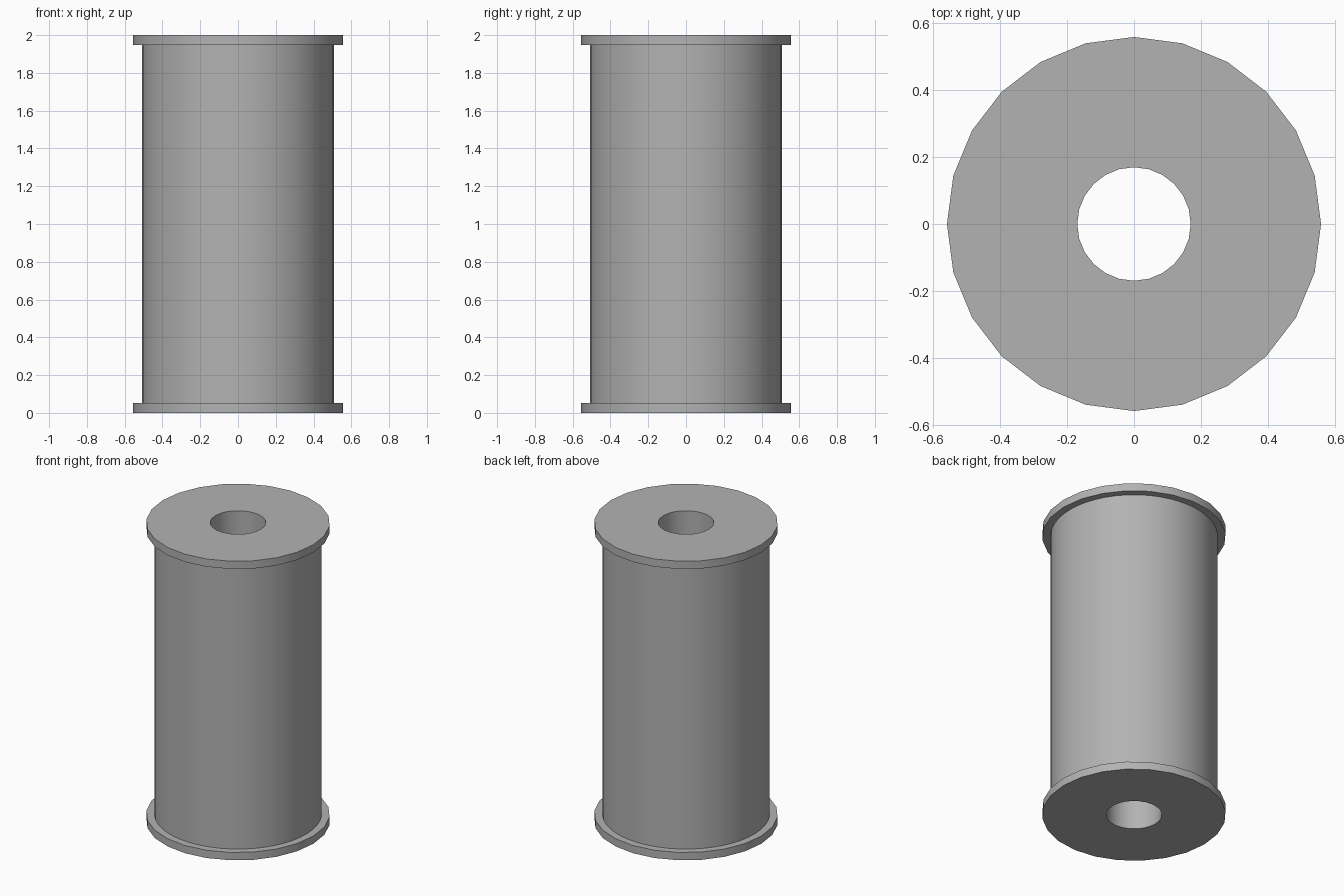
import bpy, bmesh, math
from mathutils import Matrix, Vector

if "Cube" in bpy.data.objects:
    bpy.data.objects.remove(bpy.data.objects["Cube"])

R_HOLE, R_BODY, R_FLANGE = 0.169, 0.507, 0.557
HEIGHT, RIM = 2.0, 0.052

grey = bpy.data.materials.new("dark_grey")
grey.diffuse_color = (0.45, 0.45, 0.45, 1)
grey.use_nodes = True
grey.node_tree.nodes["Principled BSDF"].inputs["Base Color"].default_value = grey.diffuse_color


def ring(name, inner, outer, z0, z1, sides):
    """Hollow cylinder revolved around z from a rectangular section."""
    section = [(inner, z0), (outer, z0), (outer, z1), (inner, z1)]
    bm = bmesh.new()
    loops = []
    for i in range(sides):
        turn = Matrix.Rotation(2 * math.pi * i / sides, 3, 'Z')
        loops.append([bm.verts.new(turn @ Vector((r, 0, z))) for r, z in section])
    for i in range(sides):
        a, b = loops[i], loops[(i + 1) % sides]
        for j in range(4):
            k = (j + 1) % 4
            bm.faces.new((a[j], b[j], b[k], a[k]))
    bmesh.ops.recalc_face_normals(bm, faces=bm.faces)
    mesh = bpy.data.meshes.new(name)
    bm.to_mesh(mesh)
    bm.free()
    mesh.materials.append(grey)
    obj = bpy.data.objects.new(name, mesh)
    bpy.context.collection.objects.link(obj)
    bpy.ops.object.select_all(action='DESELECT')
    obj.select_set(True)
    bpy.context.view_layer.objects.active = obj
    bpy.ops.object.shade_smooth_by_angle(angle=math.radians(30))


# Thick hollow core between the flanges
ring("core", R_HOLE, R_BODY, RIM, HEIGHT - RIM, 48)

# Thin flange at each end
ring("bottom_flange", R_HOLE, R_FLANGE, 0, RIM, 24)
ring("top_flange", R_HOLE, R_FLANGE, HEIGHT - RIM, HEIGHT, 24)
